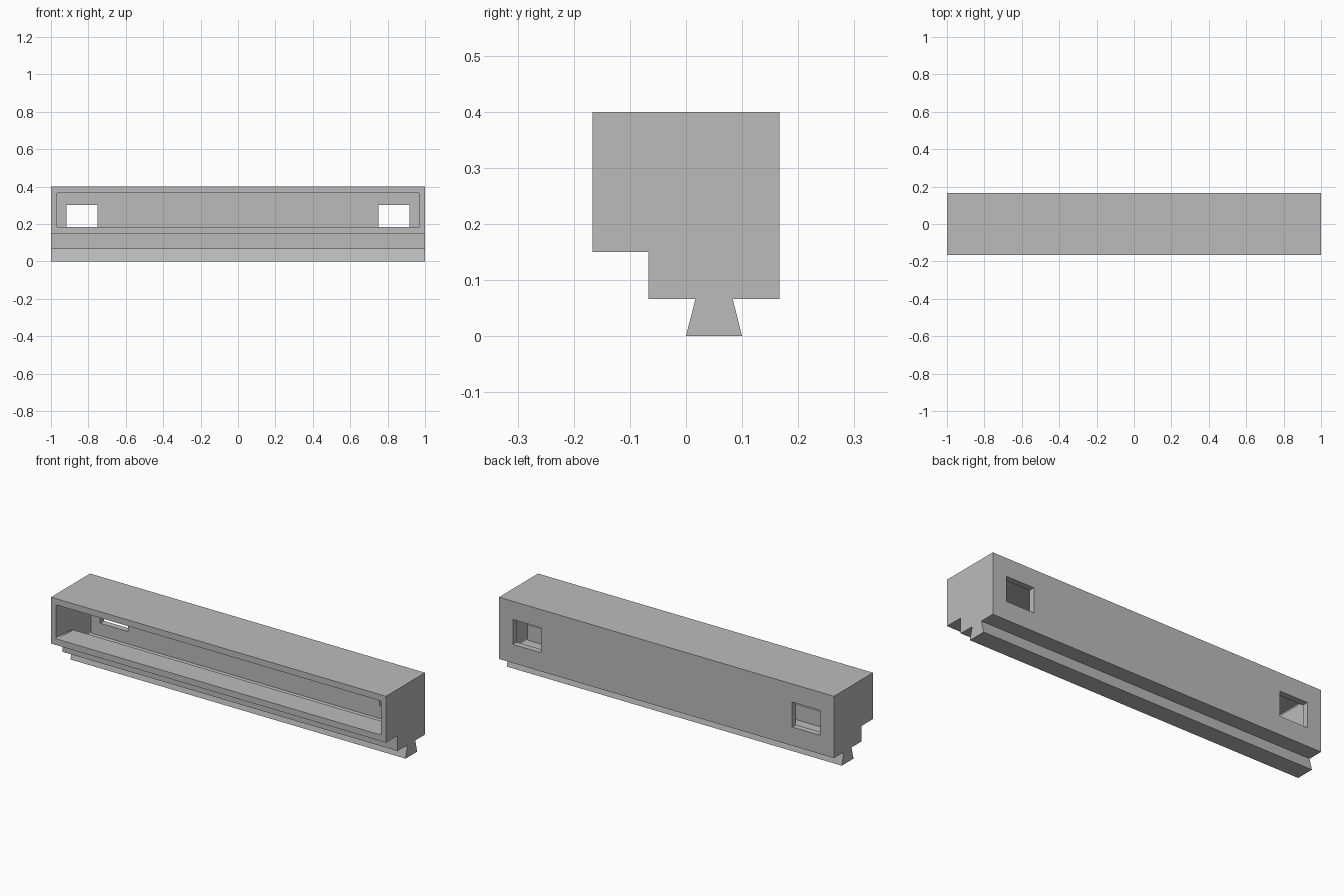
import bpy, bmesh

cube = bpy.data.objects.get("Cube")
if cube:
    bpy.data.objects.remove(cube, do_unlink=True)

WALL = 0.0333
HALF_LENGTH = 1.0
HALF_DEPTH = 0.1667

grey = bpy.data.materials.new("plain grey")
grey.use_nodes = True
grey.diffuse_color = (0.5, 0.5, 0.5, 1)
grey.node_tree.nodes["Principled BSDF"].inputs["Base Color"].default_value = (0.5, 0.5, 0.5, 1)


def extrude_profile(name, points, x0, x1, rounding=0):
    """Extrude a (y, z) profile along x, optionally rounding the edges along y."""
    bm = bmesh.new()
    face = bm.faces.new([bm.verts.new((x0, y, z)) for y, z in points])
    geom = bmesh.ops.extrude_face_region(bm, geom=[face])["geom"]
    moved = [v for v in geom if isinstance(v, bmesh.types.BMVert)]
    bmesh.ops.translate(bm, verts=moved, vec=(x1 - x0, 0, 0))
    bmesh.ops.recalc_face_normals(bm, faces=bm.faces)
    if rounding:
        edges = [e for e in bm.edges
                 if abs(e.verts[0].co.y - e.verts[1].co.y) > 0.01]
        bmesh.ops.bevel(bm, geom=edges, offset=rounding, segments=3,
                        profile=0.5, affect='EDGES')
    mesh = bpy.data.meshes.new(name)
    bm.to_mesh(mesh)
    bm.free()
    obj = bpy.data.objects.new(name, mesh)
    bpy.context.collection.objects.link(obj)
    return obj


def rectangle(y0, y1, z0, z1):
    return [(y0, z0), (y1, z0), (y1, z1), (y0, z1)]


def cut(target, cutter):
    """Subtract the cutter, then discard it."""
    cutter.hide_render = True
    mod = target.modifiers.new("cut", 'BOOLEAN')
    mod.operation = 'DIFFERENCE'
    mod.solver = 'EXACT'
    mod.object = cutter
    bpy.context.view_layer.objects.active = target
    bpy.ops.object.modifier_apply(modifier=mod.name)
    bpy.data.objects.remove(cutter, do_unlink=True)


# Housing with stepped underside and dovetail rail
housing = extrude_profile("housing", [
    (-HALF_DEPTH, 0.4), (-HALF_DEPTH, 0.15), (-0.0667, 0.15), (-0.0667, 0.0667),
    (0.0167, 0.0667), (0, 0), (0.1, 0), (0.0833, 0.0667),
    (HALF_DEPTH, 0.0667), (HALF_DEPTH, 0.4)], -HALF_LENGTH, HALF_LENGTH)
housing.data.materials.append(grey)

# Cavity open at the front: a shelf, then a deeper trough behind it
shelf_z = 0.15 + WALL
trough_y = -0.0667 + WALL
trough_z = 0.0667 + WALL
back_y = HALF_DEPTH - WALL
top_z = 0.4 - WALL
inner = HALF_LENGTH - 0.03
cut(housing, extrude_profile("cavity_cutter", [
    (-0.2, top_z), (-0.2, shelf_z), (trough_y, shelf_z),
    (trough_y, trough_z), (back_y, trough_z), (back_y, top_z)],
    -inner, inner, rounding=0.008))

# Window near each end of the back wall
for side in (-1, 1):
    xs = sorted((side * 0.75, side * 0.917))
    cut(housing, extrude_profile(
        "window_cutter", rectangle(0.1, 0.2, 0.167, 0.302), *xs))
